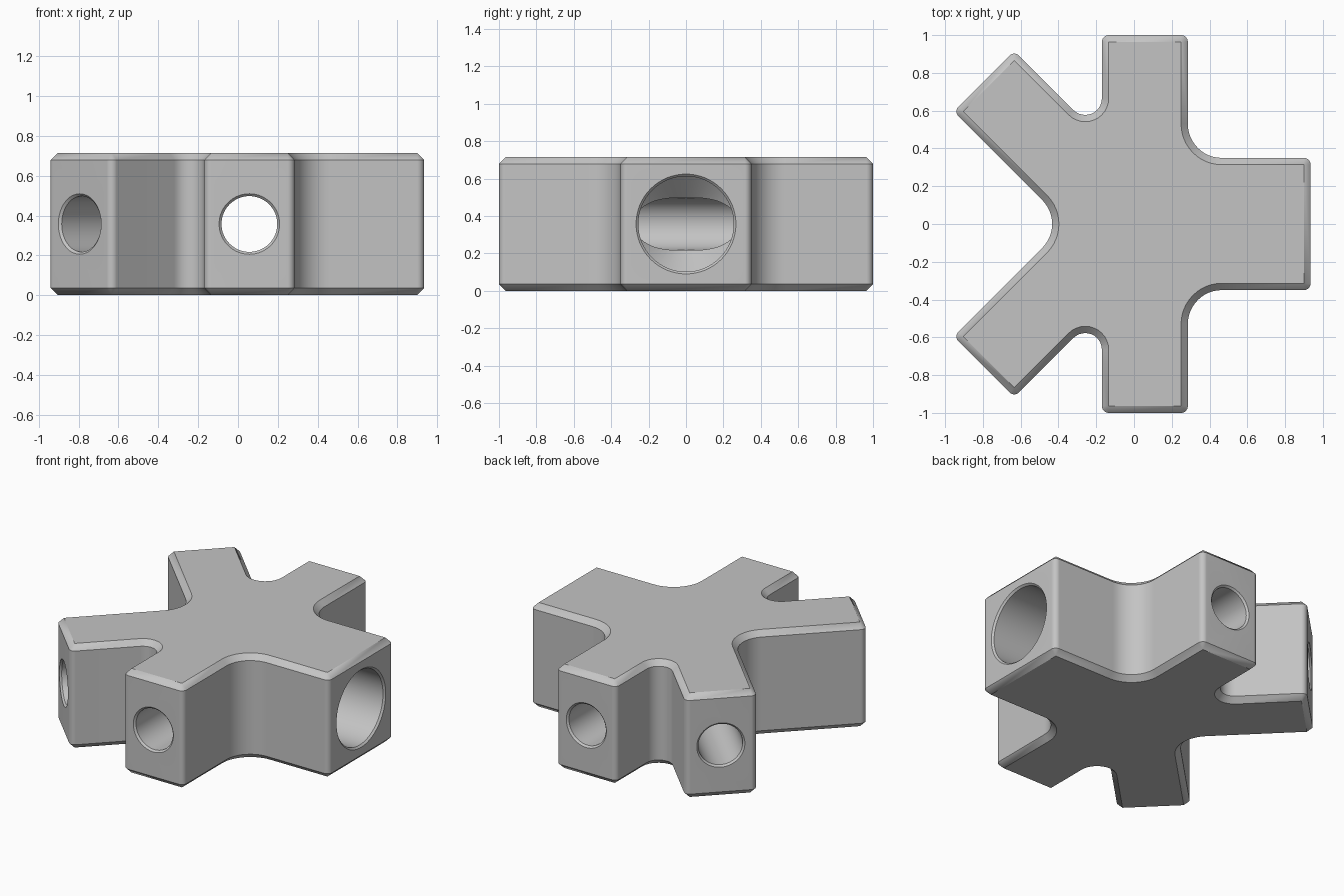
import bpy, bmesh, math
from mathutils import Vector, Matrix

if "Cube" in bpy.data.objects:
    bpy.data.objects.remove(bpy.data.objects["Cube"])

H, C = 0.715, 0.036          # block height, edge chamfer
MID = H / 2
LIP = 0.012                  # chamfer at each bore mouth

grey = bpy.data.materials.new("grey")
grey.diffuse_color = (0.55, 0.55, 0.55, 1)
grey.use_nodes = True
grey.node_tree.nodes["Principled BSDF"].inputs["Base Color"].default_value = grey.diffuse_color


def make_object(name, bm):
    bmesh.ops.recalc_face_normals(bm, faces=bm.faces)
    mesh = bpy.data.meshes.new(name)
    bm.to_mesh(mesh)
    bm.free()
    mesh.materials.append(grey)
    ob = bpy.data.objects.new(name, mesh)
    bpy.context.collection.objects.link(ob)
    return ob


def outline(corners, inset, steps=12):
    """Rounded outline, moved inward by inset; corners are (x, y, radius)."""
    pts = []
    for i, (x, y, r) in enumerate(corners):
        p = Vector((x, y))
        u = (Vector(corners[i - 1][:2]) - p).normalized()
        v = (Vector(corners[(i + 1) % len(corners)][:2]) - p).normalized()
        half = math.acos(max(-1, min(1, u.dot(v)))) / 2
        convex = v.x * u.y - v.y * u.x > 0
        centre = p + (u + v).normalized() * r / math.sin(half)
        radius = r - inset if convex else r + inset
        a = p + u * r / math.tan(half) - centre
        b = p + v * r / math.tan(half) - centre
        start = math.atan2(a.y, a.x)
        turn = math.atan2(a.x * b.y - a.y * b.x, a.dot(b))
        for k in range(steps + 1):
            t = start + turn * k / steps
            pts.append((centre.x + radius * math.cos(t),
                        centre.y + radius * math.sin(t)))
    return pts


def lathe(name, profile, origin, direction, n=64):
    """Closed round solid from (distance, radius) pairs along an axis."""
    turn = Vector(direction).to_track_quat('Z', 'Y').to_matrix().to_4x4()
    bm = bmesh.new()
    rings = [[bm.verts.new((r * math.cos(math.tau * k / n),
                            r * math.sin(math.tau * k / n), t))
              for k in range(n)] for t, r in profile]
    for lo, hi in zip(rings, rings[1:]):
        for k in range(n):
            m = (k + 1) % n
            bm.faces.new((lo[k], lo[m], hi[m], hi[k]))
    bm.faces.new(rings[0])
    bm.faces.new(rings[-1])
    bm.transform(Matrix.Translation(origin) @ turn)
    return make_object(name, bm)


def mouth(r):
    return [(-LIP, r + 2 * LIP), (LIP, r)]


# Five-armed block, chamfered along top and bottom
upper = [(0.935, 0.35, C), (0.285, 0.35, 0.18), (0.285, 1.0, C),
         (-0.17, 1.0, C), (-0.17, 0.453, 0.088),
         (-0.634, 0.917, C), (-0.955, 0.596, C)]
corners = upper + [(-0.359, 0, 0.18)] + [(x, -y, r) for x, y, r in reversed(upper)]
bm = bmesh.new()
loops = [[bm.verts.new((x, y, z)) for x, y in outline(corners, d)]
         for z, d in ((0, C), (C, 0), (H - C, 0), (H, C))]
for lo, hi in zip(loops, loops[1:]):
    for k in range(len(lo)):
        m = (k + 1) % len(lo)
        bm.faces.new((lo[k], lo[m], hi[m], hi[k]))
bm.faces.new(loops[0])
bm.faces.new(loops[-1])
bmesh.ops.remove_doubles(bm, verts=bm.verts, dist=1e-4)
block = make_object("connector_block", bm)

# Bores: one straight through, two blind diagonals, one wide with a tapered end
R, W, AX = 0.14, 0.255, 0.057
through = mouth(R) + [(2 - t, r) for t, r in reversed(mouth(R))]
cutters = [lathe("through_bore", through, (AX, -1, MID), (0, 1, 0))]
for s in (1, -1):
    cutters.append(lathe("diagonal_bore", mouth(R) + [(0.72, R)],
                         (-0.7945, s * 0.7565, MID), (1, -s, 0)))
depth = 0.935 - AX
cutters.append(lathe("wide_bore",
                     mouth(W) + [(depth - (W - R), W), (depth, R)],
                     (0.935, 0, MID), (-1, 0, 0)))

bpy.context.view_layer.objects.active = block
block.select_set(True)
for c in cutters:
    c.hide_render = True
    mod = block.modifiers.new("bore", 'BOOLEAN')
    mod.operation, mod.solver, mod.object = 'DIFFERENCE', 'EXACT', c
    bpy.ops.object.modifier_apply(modifier=mod.name)
for c in cutters:
    bpy.data.objects.remove(c)

bpy.ops.object.shade_smooth_by_angle(angle=math.radians(30))
